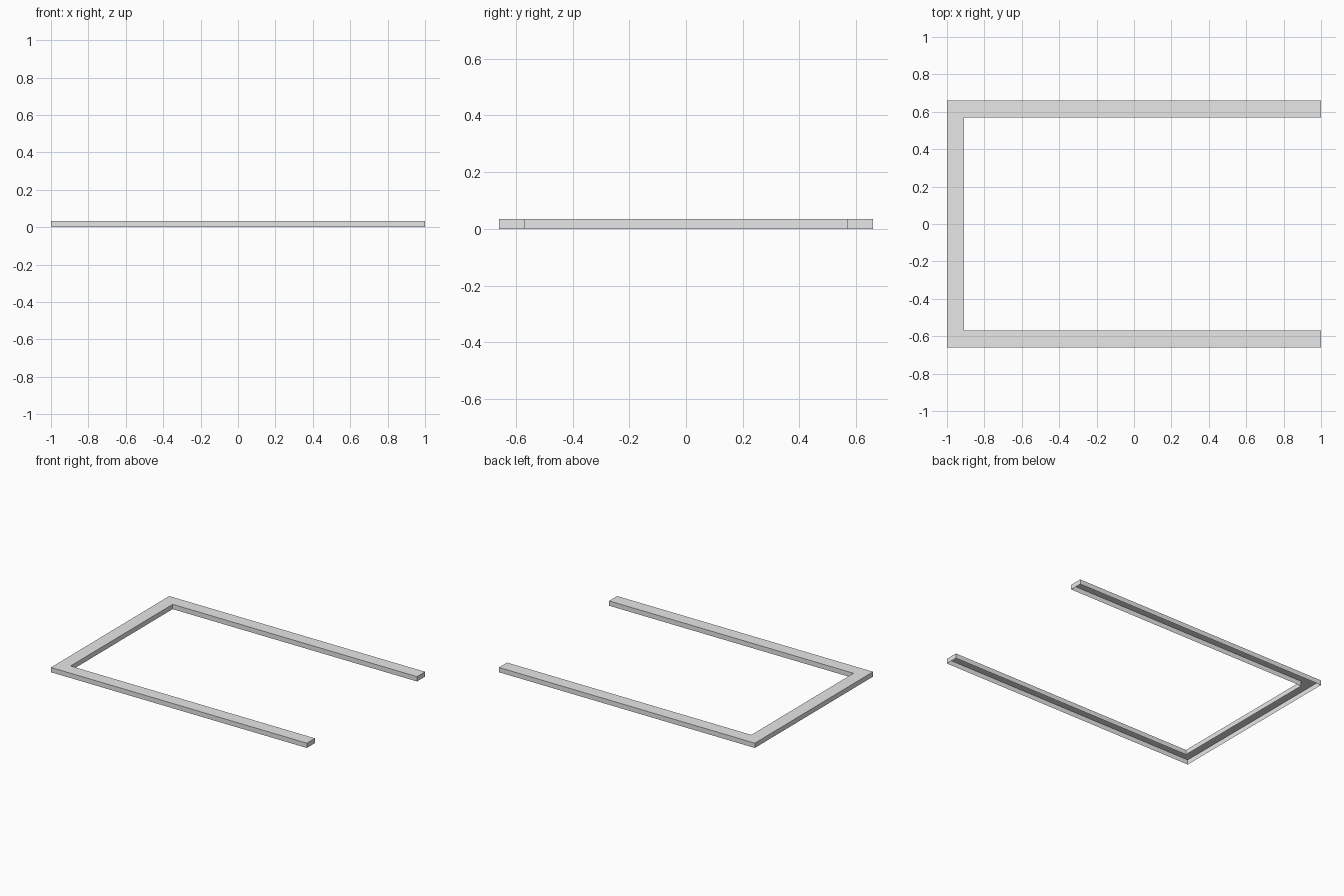
import bpy
import bmesh

# Remove the default cube
cube = bpy.data.objects.get("Cube")
if cube:
    bpy.data.objects.remove(cube, do_unlink=True)

HALF_X, HALF_Y = 1.0, 0.66
BAR, HEIGHT = 0.09, 0.034

# Plain grey paint
grey = bpy.data.materials.new("light_grey")
grey.use_nodes = True
color = (0.8, 0.8, 0.8, 1.0)
grey.diffuse_color = color
grey.node_tree.nodes["Principled BSDF"].inputs["Base Color"].default_value = color

# U-shaped outline, counter-clockwise: one half, then its mirror
inner_x, inner_y = -HALF_X + BAR, HALF_Y - BAR
half = [(-HALF_X, -HALF_Y), (HALF_X, -HALF_Y), (HALF_X, -inner_y), (inner_x, -inner_y)]
outline = half + [(x, -y) for x, y in reversed(half)]

# Hollow trim: top sheet with walls hanging down, open underneath
bm = bmesh.new()
top = [bm.verts.new((x, y, HEIGHT)) for x, y in outline]
low = [bm.verts.new((x, y, 0)) for x, y in outline]
count = len(outline)
for i in range(count):
    j = (i + 1) % count
    bm.faces.new((low[i], low[j], top[j], top[i]))

# Mitred top panels: front arm, crossbar, back arm
for ids in ((0, 1, 2, 3), (0, 3, 4, 7), (4, 5, 6, 7)):
    bm.faces.new([top[i] for i in ids])

mesh = bpy.data.meshes.new("u_shaped_trim")
bm.to_mesh(mesh)
bm.free()
mesh.materials.append(grey)
trim = bpy.data.objects.new("u_shaped_trim", mesh)
bpy.context.collection.objects.link(trim)
